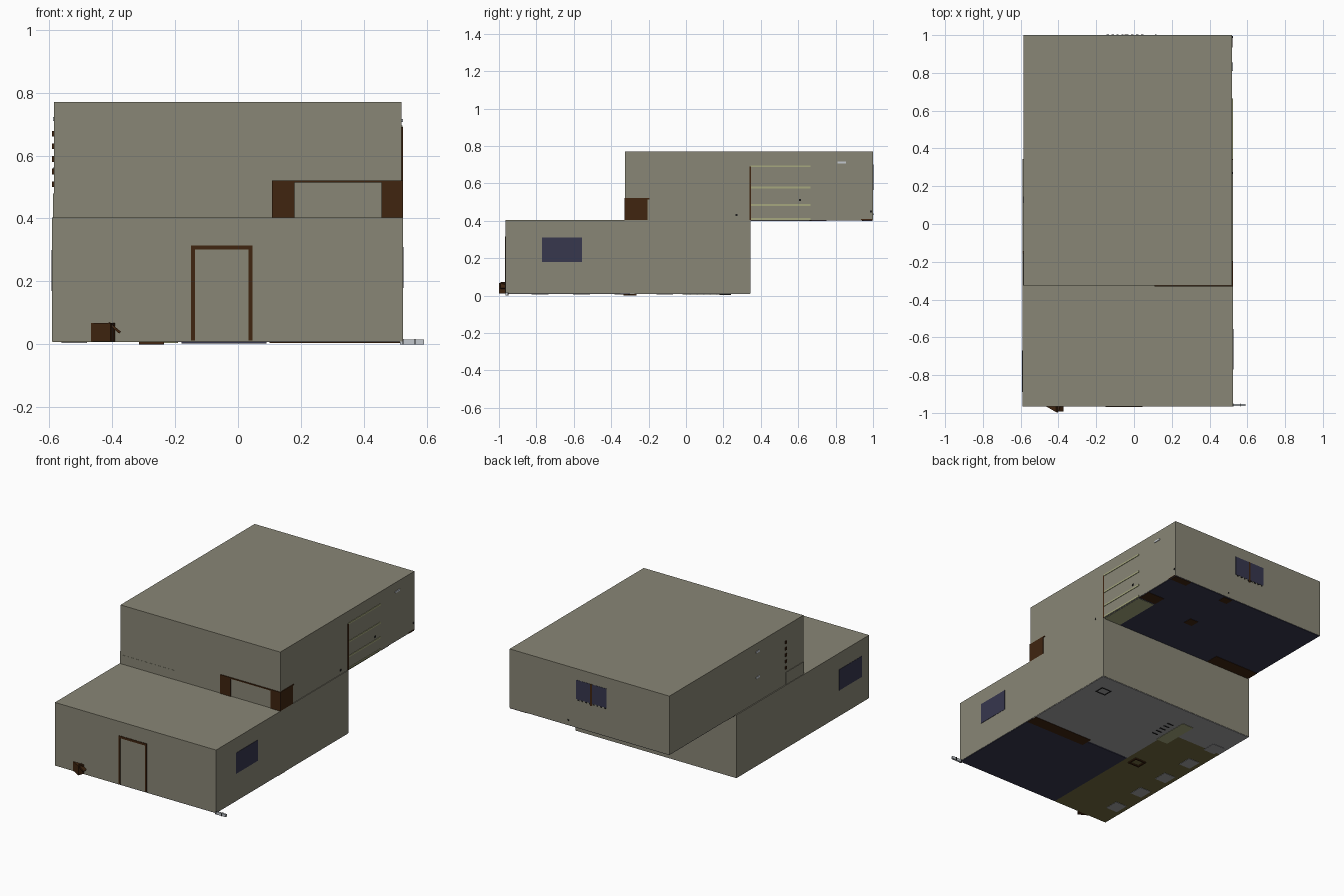
import bpy, bmesh
from mathutils import Vector

if "Cube" in bpy.data.objects:
    bpy.data.objects.remove(bpy.data.objects["Cube"])


def material(name, rgb):
    m = bpy.data.materials.new(name)
    m.diffuse_color = (*rgb, 1)
    m.use_nodes = True
    m.node_tree.nodes["Principled BSDF"].inputs["Base Color"].default_value = m.diffuse_color
    return m


WALL = material("wall_stone", (0.25, 0.24, 0.18))
BROWN = material("dark_brown_wood", (0.05, 0.018, 0.005))
NAVY = material("navy_glass_and_carpet", (0.038, 0.038, 0.076))
GREY = material("grey_floor", (0.36, 0.36, 0.37))
OLIVE = material("olive_floor", (0.17, 0.15, 0.05))
GREEN = material("pale_green", (0.38, 0.39, 0.21))
WHITE = material("pale_metal", (0.55, 0.58, 0.62))
BLACK = material("black_trim", (0.012, 0.012, 0.012))


def prism(name, outline, z0, z1, mat):
    """Extrude a flat outline upwards from z0 to z1."""
    bm = bmesh.new()
    face = bm.faces.new([bm.verts.new((x, y, z0)) for x, y in outline])
    ext = bmesh.ops.extrude_face_region(bm, geom=[face])
    verts = [v for v in ext["geom"] if isinstance(v, bmesh.types.BMVert)]
    bmesh.ops.translate(bm, vec=Vector((0, 0, z1 - z0)), verts=verts)
    bmesh.ops.recalc_face_normals(bm, faces=bm.faces)
    mesh = bpy.data.meshes.new(name)
    bm.to_mesh(mesh)
    bm.free()
    mesh.materials.append(mat)
    ob = bpy.data.objects.new(name, mesh)
    bpy.context.collection.objects.link(ob)
    return ob


def box(name, x, y, z, mat):
    """Box from three (low, high) ranges."""
    return prism(name, [(x[0], y[0]), (x[1], y[0]), (x[1], y[1]), (x[0], y[1])],
                 z[0], z[1], mat)


def outline_frame(name, x, y, z, t, mat):
    """Thin square ring lying flat."""
    for i, xs in enumerate(((x[0], x[0] + t), (x[1] - t, x[1]))):
        box(f"{name}_side_{i}", xs, y, z, mat)
    for i, ys in enumerate(((y[0], y[0] + t), (y[1] - t, y[1]))):
        box(f"{name}_end_{i}", (x[0] + t, x[1] - t), ys, z, mat)


# Two offset storeys
LX, LY = (-0.591, 0.524), (-0.965, 0.345)
UX, UY = (-0.585, 0.52), (-0.325, 1.0)
box("lower_storey", LX, LY, (0.010, 0.403), WALL)
box("upper_storey", UX, UY, (0.403, 0.77), WALL)

# Lower floor coverings, seen from below
FZ = (0.007, 0.0102)
box("kitchen_floor", (-0.20, 0.522), (-0.30, 0.343), FZ, GREY)
box("side_room_floor", (-0.589, -0.20), (0.08, 0.343), FZ, GREY)
box("lounge_carpet", (-0.20, 0.522), (-0.963, -0.30), FZ, NAVY)
box("hall_floor", (-0.589, -0.20), (-0.963, 0.08), FZ, OLIVE)
box("cabinet_base", (0.10, 0.522), (-0.35, -0.275), (0.005, 0.008), BROWN)
box("green_mat", (-0.27, -0.19), (-0.02, 0.22), (0.005, 0.008), GREEN)
for i in range(5):
    y = -0.78 + 0.222 * i
    box(f"floor_tile_{i}", (-0.56, -0.48), (y - 0.045, y + 0.045), (0.005, 0.008), GREY)
outline_frame("table_foot", (-0.315, -0.235), (-0.335, -0.265), (0.0, 0.008), 0.010, BROWN)
outline_frame("basin_foot", (0.375, 0.445), (0.18, 0.24), (0.004, 0.008), 0.005, BLACK)
box("door_sill", (-0.18, 0.09), (-0.31, -0.30), (0.003, 0.008), NAVY)
for i in range(5):
    y = 0.02 + 0.035 * i
    box(f"floor_dash_{i}", (-0.16, -0.12), (y, y + 0.008), (0.005, 0.008), BLACK)

# Overhang underside with furniture feet
box("bedroom_carpet", (-0.583, 0.518), (0.346, 0.998), (0.400, 0.4032), NAVY)
CZ = (0.398, 0.401)
box("shelf_base", (0.40, 0.518), (0.348, 0.66), CZ, GREEN)
for i, (x0, x1, y0, y1) in enumerate((
        (-0.583, -0.27, 0.348, 0.43), (0.40, 0.518, 0.67, 0.75),
        (0.40, 0.518, 0.95, 0.998), (0.07, 0.13, 0.61, 0.67),
        (0.08, 0.14, 0.94, 0.99))):
    box(f"furniture_foot_{i}", (x0, x1), (y0, y1), CZ, BROWN)

# Front door frame
for i, x in enumerate((-0.15, 0.033)):
    box(f"door_post_{i}", (x, x + 0.013), (-0.968, -0.96), (0.012, 0.315), BROWN)
box("door_lintel", (-0.15, 0.046), (-0.968, -0.96), (0.301, 0.315), BROWN)

# Side windows on the lower storey
box("right_window", (0.522, 0.526), (-0.77, -0.555), (0.18, 0.31), NAVY)
box("left_window", (-0.593, -0.589), (-0.89, -0.67), (0.17, 0.30), NAVY)

# Back window with central mullion and sill dashes
box("back_window", (-0.15, 0.06), (0.996, 1.0015), (0.58, 0.70), NAVY)
box("back_mullion", (-0.051, -0.039), (0.997, 1.003), (0.565, 0.70), BROWN)
for i in range(8):
    x = -0.145 + 0.026 * i
    box(f"sill_dash_{i}", (x, x + 0.012), (0.997, 1.002), (0.572, 0.58), BLACK)
box("back_socket", (0.11, 0.12), (0.997, 1.002), (0.43, 0.438), BLACK)

# Brown cabinet showing at the front of the upper storey
box("cabinet_left_panel", (0.108, 0.18), (-0.330, -0.32), (0.403, 0.521), BROWN)
box("cabinet_right_panel", (0.455, 0.524), (-0.330, -0.205), (0.403, 0.521), BROWN)
box("cabinet_top", (0.108, 0.524), (-0.330, -0.195), (0.514, 0.521), BROWN)
box("front_wall_panel", (-0.585, -0.2), (-0.326, -0.32), (0.403, 0.46), WALL)

# Shelves showing through the right wall
for i, z in enumerate((0.405, 0.48, 0.572, 0.686)):
    box(f"wall_shelf_{i}", (0.515, 0.523), (0.345, 0.665), (z, z + 0.010), GREEN)
box("shelf_upright", (0.515, 0.5235), (0.340, 0.348), (0.403, 0.69), BROWN)
box("right_lamp", (0.517, 0.524), (0.81, 0.855), (0.706, 0.716), WHITE)
for i, (y, z) in enumerate(((0.27, 0.43), (0.61, 0.51), (0.99, 0.45))):
    box(f"right_knob_{i}", (0.517, 0.523), (y - 0.005, y + 0.005), (z - 0.005, z + 0.005), BLACK)
box("right_bed_edge", (0.517, 0.522), (0.935, 0.995), (0.403, 0.408), BROWN)

# Small parts showing through the left wall
for i in range(5):
    z = 0.50 + 0.04 * i
    box(f"left_hinge_{i}", (-0.590, -0.58), (-0.155, -0.143), (z, z + 0.018), BROWN)
for i, z in enumerate((0.55, 0.71)):
    box(f"left_lamp_{i}", (-0.588, -0.58), (0.11, 0.145), (z, z + 0.012), WHITE)
box("left_wall_panel", (-0.588, -0.58), (-0.325, -0.15), (0.403, 0.48), WALL)

# Angled stool corner poking out of the front wall, with a slanting flap
prism("stool_corner", [(-0.47, -0.963), (-0.405, -1.0), (-0.39, -0.963)], 0.010, 0.068, BROWN)
flap = box("stool_flap", (-0.024, 0.024), (-0.015, 0.015), (-0.004, 0.004), BROWN)
flap.location = (-0.393, -0.978, 0.053)
flap.rotation_euler = (0, 0.7, 0)

# Pale rail at the right front corner
box("corner_rail", (0.515, 0.59), (-0.964, -0.952), (0.0, 0.016), WHITE)
for i, x in enumerate((0.522, 0.56)):
    box(f"rail_band_{i}", (x, x + 0.004), (-0.966, -0.950), (0.0, 0.017), BLACK)
